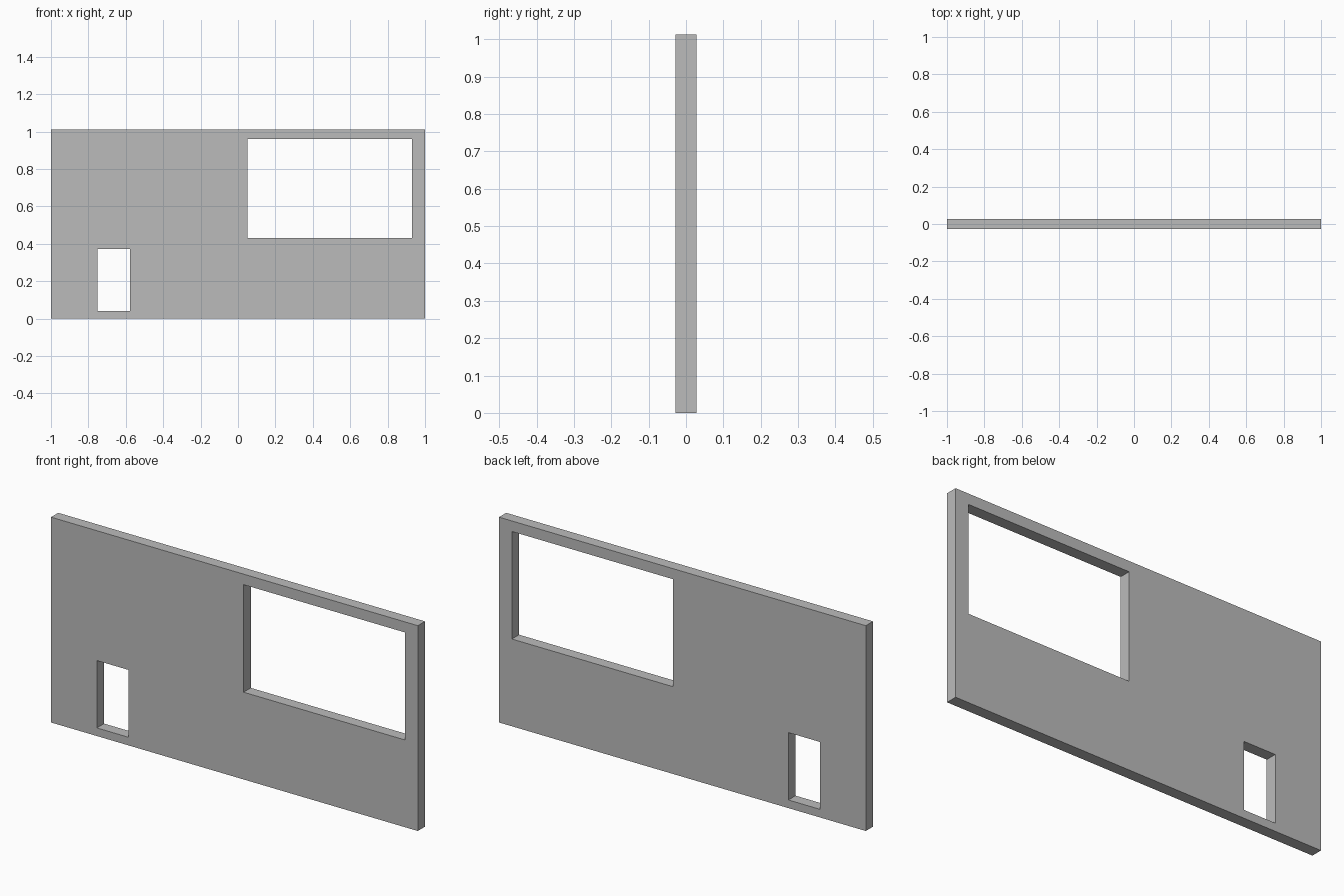
import bpy, bmesh

if "Cube" in bpy.data.objects:
    bpy.data.objects.remove(bpy.data.objects["Cube"])

HALF_T = 0.028
# x0, x1, z0, z1 of the wall outline and its two openings
WALL = (-1.0, 1.0, 0.0, 1.012)
WINDOW = (0.05, 0.93, 0.43, 0.96)
HATCH = (-0.75, -0.578, 0.04, 0.372)


def add_rect(bm, x0, x1, z0, z1):
    """Closed rectangle of edges on the front plane."""
    vs = [bm.verts.new((x, -HALF_T, z))
          for x, z in ((x0, z0), (x1, z0), (x1, z1), (x0, z1))]
    return [bm.edges.new((vs[i], vs[(i + 1) % 4])) for i in range(4)]


# Wall panel: fill the outline around the openings, then extrude the thickness
bm = bmesh.new()
edges = [e for r in (WALL, WINDOW, HATCH) for e in add_rect(bm, *r)]
bmesh.ops.triangle_fill(bm, edges=edges, use_beauty=True, normal=(0, -1, 0))
ext = bmesh.ops.extrude_face_region(bm, geom=bm.faces[:], use_keep_orig=True)
back = [g for g in ext["geom"] if isinstance(g, bmesh.types.BMVert)]
bmesh.ops.translate(bm, verts=back, vec=(0, 2 * HALF_T, 0))
bmesh.ops.recalc_face_normals(bm, faces=bm.faces[:])

mesh = bpy.data.meshes.new("wall_panel")
bm.to_mesh(mesh)
bm.free()

# Plain grey colour
grey = bpy.data.materials.new("grey")
grey.diffuse_color = (0.5, 0.5, 0.5, 1)
grey.use_nodes = True
grey.node_tree.nodes["Principled BSDF"].inputs["Base Color"].default_value = grey.diffuse_color
mesh.materials.append(grey)

wall = bpy.data.objects.new("wall_panel", mesh)
bpy.context.collection.objects.link(wall)
